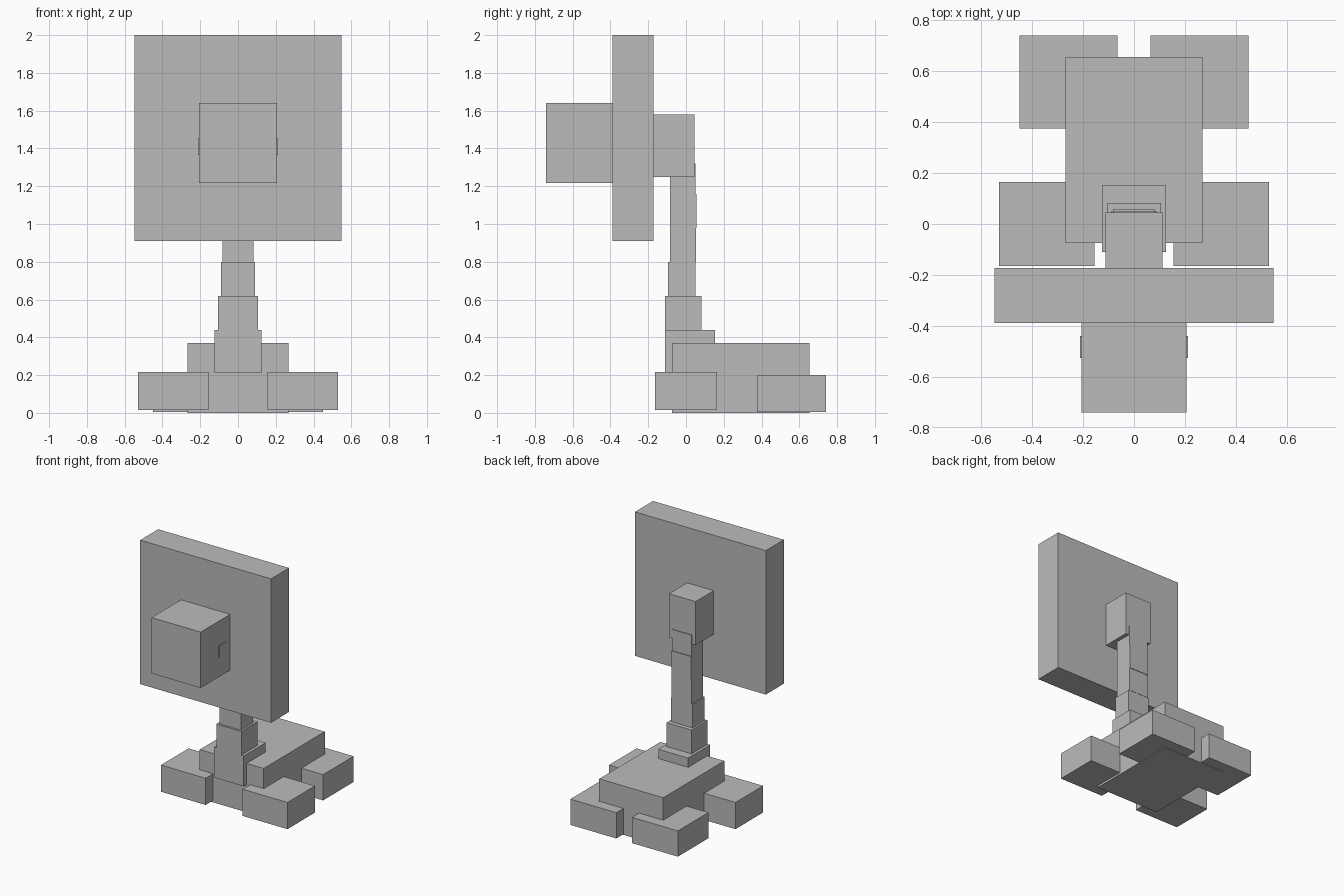
import bpy

cube = bpy.data.objects.get("Cube")
if cube:
    bpy.data.objects.remove(cube, do_unlink=True)

GREY = (0.5, 0.5, 0.5, 1.0)
grey = bpy.data.materials.new("plain grey")
grey.use_nodes = True
grey.diffuse_color = GREY
for node in grey.node_tree.nodes:
    if node.type == 'BSDF_PRINCIPLED':
        node.inputs["Base Color"].default_value = GREY


def box(name, xs, ys, zs):
    """Box spanning the given (low, high) range on each axis."""
    spans = (xs, ys, zs)
    bpy.ops.mesh.primitive_cube_add(size=1, location=[(a + b) / 2 for a, b in spans])
    obj = bpy.context.object
    obj.name = obj.data.name = name
    obj.scale = [b - a for a, b in spans]
    bpy.ops.object.transform_apply(location=False, rotation=False, scale=True)
    obj.data.materials.append(grey)
    return obj


def centred(name, half, ys, zs):
    return box(name, (-half, half), ys, zs)


def pair(name, xs, ys, zs):
    """Matching boxes on the left (+x) and right (-x) sides."""
    low, high = xs
    box("left_" + name, (low, high), ys, zs)
    box("right_" + name, (-high, -low), ys, zs)


# Body and feet
centred("body", 0.268, (-0.075, 0.655), (0, 0.37))
pair("front_foot", (0.155, 0.53), (-0.165, 0.165), (0.015, 0.217))
pair("rear_foot", (0.065, 0.45), (0.375, 0.74), (0.005, 0.2))

# Neck: stacked, tapering segments (half width, y range, bottom, top)
segments = [
    (0.125, (-0.11, 0.153), 0.21, 0.44),
    (0.105, (-0.11, 0.083), 0.44, 0.62),
    (0.09, (-0.095, 0.05), 0.62, 0.8),
    (0.083, (-0.085, 0.052), 0.8, 0.98),
    (0.083, (-0.085, 0.056), 0.98, 1.16),
    (0.083, (-0.085, 0.05), 1.16, 1.32),
]
for i, (half, ys, low, high) in enumerate(segments, 1):
    centred(f"neck_segment_{i}", half, ys, (low, high))

# Head, ears and trunk
centred("head", 0.112, (-0.175, 0.045), (1.25, 1.58))
pair("ear", (0, 0.548), (-0.388, -0.172), (0.91, 2.0))
centred("snout", 0.206, (-0.74, -0.385), (1.217, 1.64))
pair("eye", (0.2, 0.211), (-0.525, -0.44), (1.365, 1.455))
